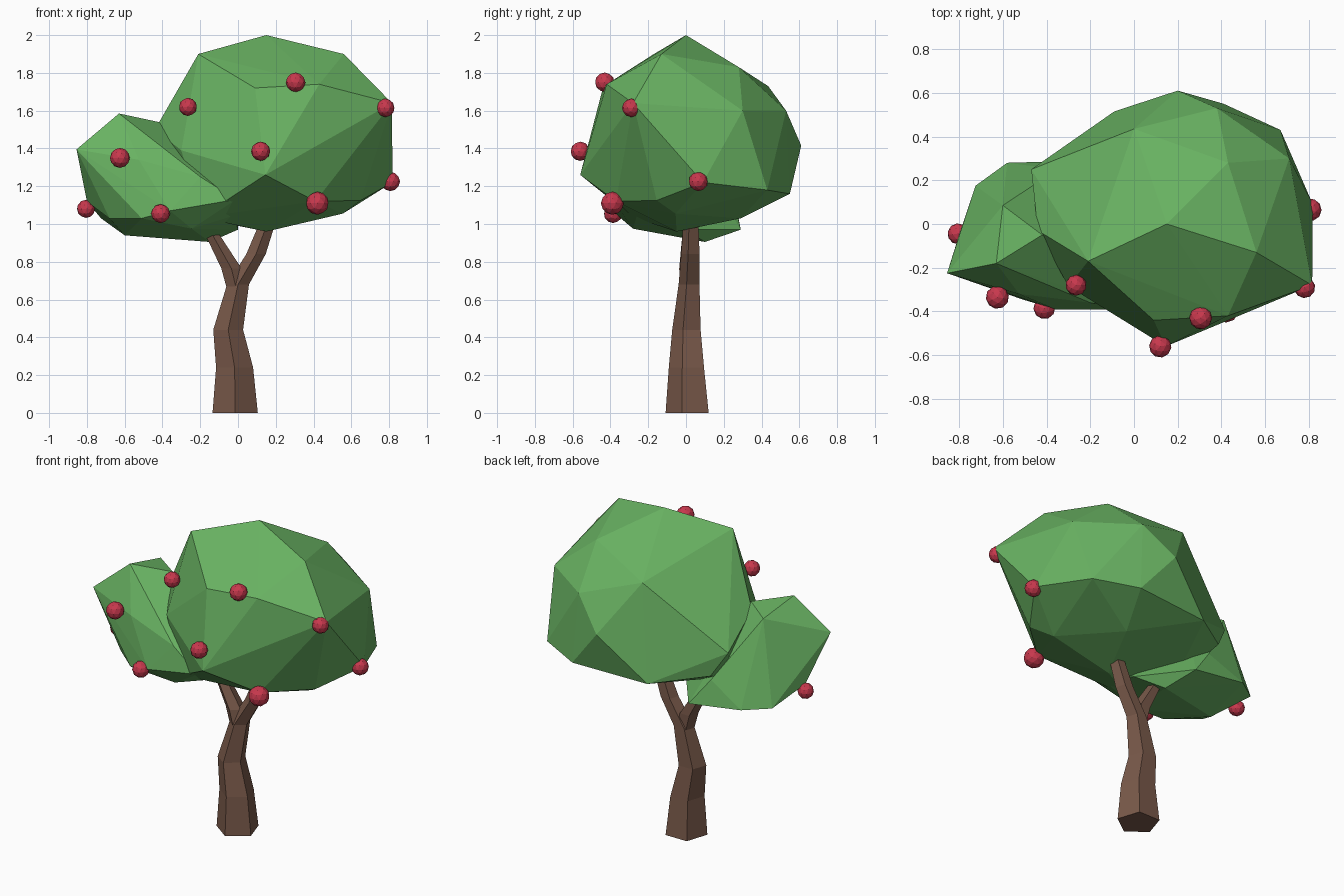
import bpy, bmesh, math
from mathutils import Vector, Matrix


def material(name, rgb):
    m = bpy.data.materials.new(name)
    m.diffuse_color = (*rgb, 1)
    return m


leaf = material("leaf green", (0.14, 0.445, 0.122))
bark = material("bark brown", (0.19, 0.10, 0.068))
red = material("apple red", (0.58, 0.04, 0.075))


def finish(bm, name, mat):
    bmesh.ops.recalc_face_normals(bm, faces=bm.faces)
    me = bpy.data.meshes.new(name)
    bm.to_mesh(me)
    bm.free()
    me.materials.append(mat)
    ob = bpy.data.objects.new(name, me)
    bpy.context.collection.objects.link(ob)
    return ob


def faceted_blob(name, points):
    """Low-poly foliage mass: the hull of its corner points."""
    bm = bmesh.new()
    for p in points:
        bm.verts.new(p)
    bmesh.ops.convex_hull(bm, input=bm.verts[:])
    loose = [v for v in bm.verts if not v.link_faces]
    bmesh.ops.delete(bm, geom=loose, context='VERTS')
    finish(bm, name, leaf)


def limb(name, rings, sides=5):
    """Tapered limb: rings of (x, y, z, radius) bridged with flat faces."""
    bm = bmesh.new()
    loops = []
    for x, y, z, r in rings:
        loops.append([bm.verts.new((x + r * math.cos(a), y + r * math.sin(a), z))
                      for a in (math.tau * i / sides - math.pi / 2 for i in range(sides))])
    for lo, hi in zip(loops, loops[1:]):
        for i in range(sides):
            j = (i + 1) % sides
            bm.faces.new((lo[i], lo[j], hi[j], hi[i]))
    bm.faces.new(loops[0][::-1])
    bm.faces.new(loops[-1])
    finish(bm, name, bark)


# Large crown: top, upper ring, widest ring, underside
faceted_blob("large_crown", [
    (0.15, 0, 2.0),
    (-0.21, -0.17, 1.9), (0.56, -0.13, 1.9), (0.43, 0.28, 1.83),
    (0.0, 0.435, 1.73), (0.09, -0.44, 1.72), (0.43, -0.42, 1.74),
    (0.815, -0.28, 1.64), (0.71, 0.30, 1.6),
    (0.38, 0.53, 1.6), (0.2, 0.61, 1.415), (-0.09, 0.515, 1.145),
    (-0.47, 0.25, 1.34), (-0.44, -0.03, 1.5), (-0.3, -0.285, 1.39),
    (0.818, 0.09, 1.22), (0.67, 0.43, 1.18), (0.41, 0.55, 1.16),
    (0.145, -0.56, 1.26), (-0.2, -0.28, 1.035), (0.41, -0.37, 1.12),
    (0.65, -0.155, 1.125), (0.555, -0.055, 1.055), (0.3, 0.29, 1.03),
    (0.15, -0.05, 0.96), (-0.38, 0.3, 1.19), (-0.3, 0.0, 1.05),
])

# Small crown on the left
faceted_blob("small_crown", [
    (-0.63, -0.18, 1.585), (-0.6, 0.085, 1.53), (-0.42, -0.05, 1.54),
    (-0.855, -0.225, 1.395), (-0.525, -0.32, 1.34),
    (-0.8, -0.05, 1.12), (-0.725, 0.175, 1.03), (-0.58, 0.28, 1.02),
    (-0.22, 0.29, 0.97), (-0.36, -0.39, 1.07), (-0.51, -0.345, 1.03),
    (-0.68, -0.2, 1.03), (-0.6, -0.03, 0.94), (-0.245, -0.28, 0.975),
    (-0.15, 0.1, 0.905), (-0.2, -0.36, 1.25), (-0.01, -0.39, 1.13),
    (-0.02, -0.26, 1.045), (0.0, 0.0, 0.97), (-0.35, 0.25, 1.14),
])

# Trunk running into the right branch, and the left branch
limb("trunk", [(-0.015, 0.018, 0, 0.126), (-0.018, 0.012, 0.24, 0.103),
               (-0.052, 0.01, 0.44, 0.083), (0.0, 0.022, 0.68, 0.061),
               (0.095, 0.028, 0.84, 0.054), (0.165, 0.03, 1.03, 0.043)])
limb("left_branch", [(-0.005, 0.02, 0.64, 0.052), (-0.035, 0.02, 0.765, 0.056),
                     (-0.145, 0.02, 0.96, 0.038)])

# Apples: position and radius
apples = [
    (-0.265, -0.28, 1.62, 0.048), (0.305, -0.43, 1.75, 0.052),
    (0.78, -0.29, 1.615, 0.049), (0.12, -0.56, 1.385, 0.051),
    (-0.625, -0.335, 1.35, 0.053), (-0.805, -0.045, 1.08, 0.048),
    (-0.41, -0.385, 1.055, 0.05), (0.42, -0.39, 1.11, 0.061),
    (0.807, 0.065, 1.225, 0.051),
]
for i, (x, y, z, r) in enumerate(apples):
    bm = bmesh.new()
    turn = Matrix.Rotation(i * 0.9, 4, 'Z')
    bmesh.ops.create_icosphere(bm, subdivisions=2, radius=r,
                               matrix=Matrix.Translation(Vector((x, y, z))) @ turn)
    finish(bm, f"apple_{i + 1}", red)
